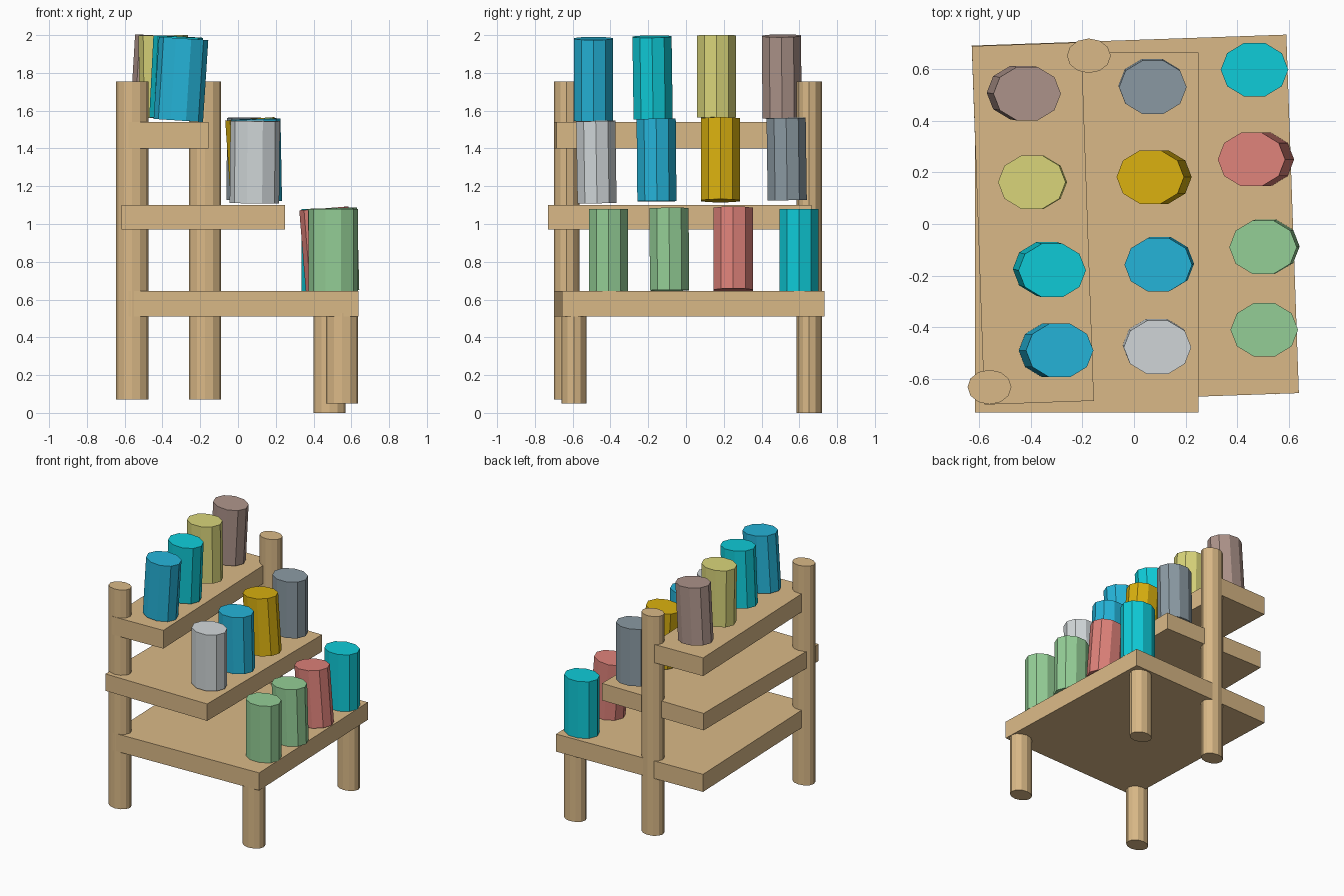
import bpy
import bmesh
from math import radians
from mathutils import Matrix, Vector

cube = bpy.data.objects.get("Cube")
if cube:
    bpy.data.objects.remove(cube, do_unlink=True)


def material(name, hex_code):
    """Flat material from an sRGB hex colour."""
    srgb = [c / 255 for c in bytes.fromhex(hex_code)]
    linear = [c / 12.92 if c <= 0.04045 else ((c + 0.055) / 1.055) ** 2.4 for c in srgb]
    mat = bpy.data.materials.new(name)
    mat.use_nodes = True
    mat.diffuse_color = (*linear, 1)
    bsdf = mat.node_tree.nodes["Principled BSDF"]
    bsdf.inputs["Base Color"].default_value = (*linear, 1)
    bsdf.inputs["Roughness"].default_value = 0.8
    return mat


MATS = {name: material(name, code) for name, code in {
    "wood": "DAB987", "green": "94CE96", "blue": "25B4D9", "cyan": "0FCCD9",
    "yellow": "D9D57A", "mauve": "AE948B", "slate": "8B9AA3",
    "gold": "D9B00F", "red": "DE827A", "light grey": "D1D7D9"}.items()}


def add_object(name, bm, mat):
    mesh = bpy.data.meshes.new(name)
    bm.to_mesh(mesh)
    bm.free()
    mesh.materials.append(MATS[mat])
    obj = bpy.data.objects.new(name, mesh)
    bpy.context.collection.objects.link(obj)
    return obj


def shelf(name, centre, size, turn=0):
    bm = bmesh.new()
    bmesh.ops.create_cube(bm, size=1)
    matrix = Matrix.Rotation(radians(turn), 4, "Z") @ Matrix.Diagonal((*size, 1))
    bm.transform(Matrix.Translation(centre) @ matrix)
    add_object(name, bm, "wood")


def oval_cylinder(name, centre, radii, height, sides, mat, lean=Vector((0, 0, 1))):
    """Oval prism with corners on the x axis, its axis pointing along lean."""
    bm = bmesh.new()
    bmesh.ops.create_cone(bm, cap_ends=True, segments=sides, radius1=1, radius2=1, depth=1)
    # Bring the first corner onto the x axis
    corner = bm.verts[:][0].co.xy
    bm.transform(Matrix.Rotation(corner.angle_signed(Vector((1, 0))) * -1, 4, "Z"))
    bm.transform(Matrix.Diagonal((*radii, height, 1)))
    tilt = Vector((0, 0, 1)).rotation_difference(lean).to_matrix().to_4x4()
    bm.transform(Matrix.Translation(centre) @ tilt)
    add_object(name, bm, mat)


# Shelves: the bottom and top boards sit slightly turned
shelf("bottom_shelf", (0.005, 0.018, 0.578), (1.22, 1.39, 0.135), 2)
shelf("middle_shelf", (-0.183, -0.033, 1.035), (0.865, 1.395, 0.13))
shelf("top_shelf", (-0.392, 0.002, 1.47), (0.425, 1.39, 0.14), 2)

# Tall posts and short legs: name, x, y, bottom, top
for name, x, y, low, high in (
        ("front_post", -0.56, -0.632, 0.07, 1.755),
        ("back_post", -0.175, 0.652, 0.07, 1.755),
        ("front_leg", 0.55, -0.593, 0.05, 0.53),
        ("back_leg", 0.485, 0.652, 0, 0.53)):
    oval_cylinder(name, (x, y, (low + high) / 2), (0.085, 0.067), high - low, 12, "wood")

# Pots: colour, top x, top y, middle height, base offset in x and y
POTS = {
    "bottom": (("green", 0.505, -0.41, 0.863, 0, 0),
               ("green", 0.5, -0.09, 0.866, 0.011, 0.003),
               ("red", 0.455, 0.25, 0.866, 0.035, 0),
               ("cyan", 0.467, 0.598, 0.863, 0, 0)),
    "middle": (("light grey", 0.091, -0.478, 1.328, -0.004, 0.007),
               ("blue", 0.094, -0.158, 1.338, 0.008, 0.004),
               ("gold", 0.063, 0.182, 1.34, 0.03, 0),
               ("slate", 0.073, 0.53, 1.344, -0.003, 0.006)),
    "top": (("blue", -0.288, -0.49, 1.765, -0.028, 0),
            ("cyan", -0.317, -0.18, 1.775, -0.022, 0.006),
            ("yellow", -0.396, 0.162, 1.781, 0.006, 0),
            ("mauve", -0.414, 0.505, 1.779, -0.026, 0.004)),
}
HEIGHT = 0.435
for row, pots in POTS.items():
    for i, (colour, x, y, z, dx, dy) in enumerate(pots, 1):
        oval_cylinder(f"{row}_row_pot_{i}", (x + dx / 2, y + dy / 2, z), (0.131, 0.109),
                      HEIGHT, 10, colour, Vector((-dx, -dy, HEIGHT)))
